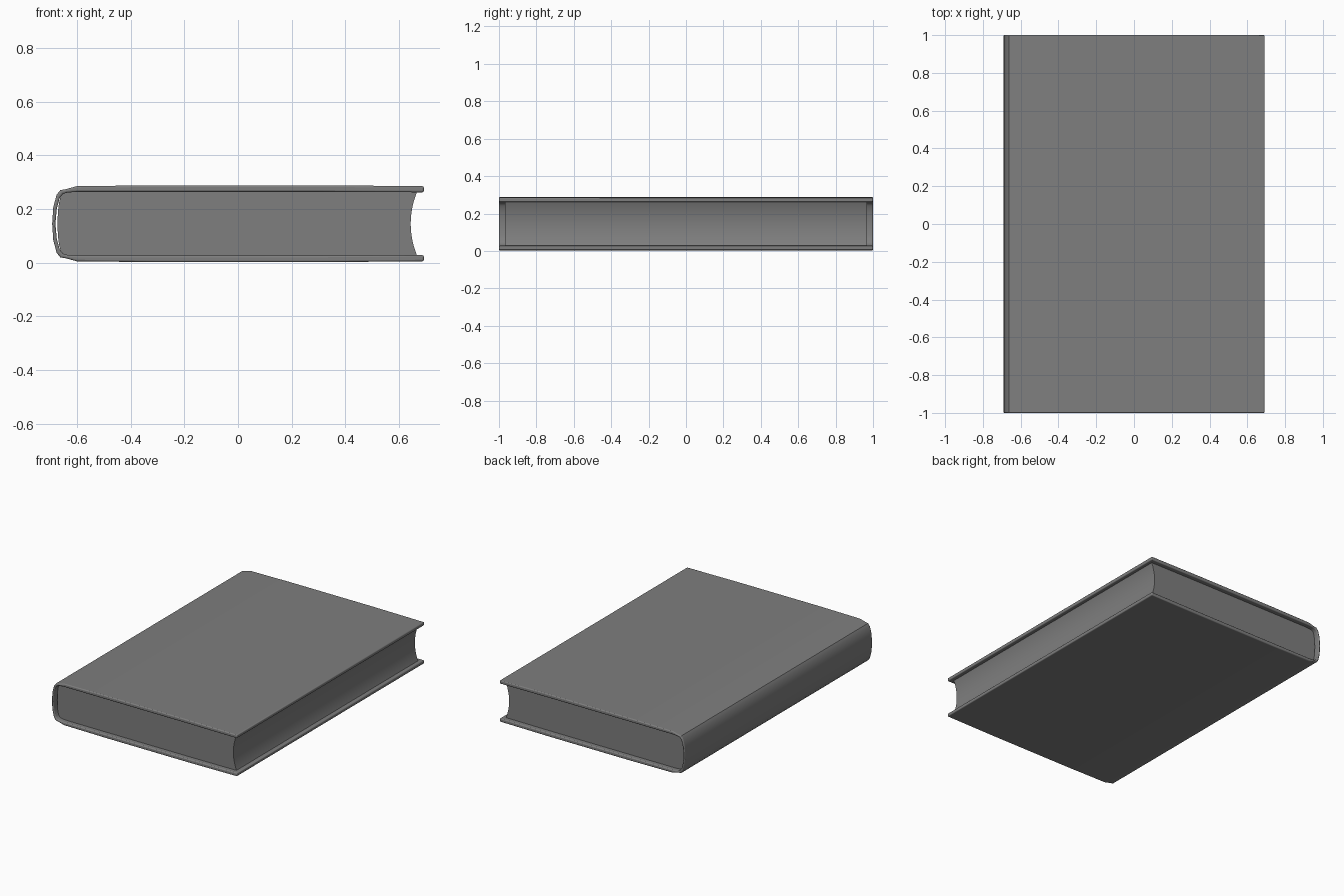
import bpy, bmesh, math

old = bpy.data.objects.get("Cube")
if old:
    bpy.data.objects.remove(old)

grey = bpy.data.materials.new("Book grey")
grey.use_nodes = True
colour = (0.21, 0.21, 0.21, 1)
grey.diffuse_color = colour
grey.node_tree.nodes["Principled BSDF"].inputs["Base Color"].default_value = colour

MID = 0.145


def ribbon(name, outer, inner, half_length, bevel):
    """Extrude the band between two matching profiles along y."""
    bm = bmesh.new()
    rows = [[[bm.verts.new((x, y, z)) for x, z in line]
             for line in (outer, inner)] for y in (-half_length, half_length)]
    (fo, fi), (bo, bi) = rows
    n = len(outer)
    for i in range(n - 1):
        j = i + 1
        for quad in ((fo[i], fo[j], fi[j], fi[i]), (bo[i], bo[j], bi[j], bi[i]),
                     (fo[i], fo[j], bo[j], bo[i]), (fi[i], fi[j], bi[j], bi[i])):
            bm.faces.new(quad)
    for i in (0, n - 1):
        bm.faces.new((fo[i], fi[i], bi[i], bo[i]))
    bmesh.ops.recalc_face_normals(bm, faces=bm.faces)
    mesh = bpy.data.meshes.new(name)
    bm.to_mesh(mesh)
    bm.free()
    obj = bpy.data.objects.new(name, mesh)
    bpy.context.collection.objects.link(obj)
    mesh.materials.append(grey)
    if bevel:
        mod = obj.modifiers.new("Soft edges", 'BEVEL')
        mod.width = bevel
        mod.segments = 3
        mod.limit_method = 'ANGLE'
        mod.angle_limit = math.radians(50)
    bpy.ops.object.select_all(action='DESELECT')
    obj.select_set(True)
    bpy.context.view_layer.objects.active = obj
    bpy.ops.object.shade_smooth_by_angle(angle=math.radians(40))
    return obj


def mirrored(half):
    """Complete an upper half profile, ending on the middle height, downwards."""
    return half + [(x, 2 * MID - z) for x, z in reversed(half[:-1])]


# Cover: two boards joined by a rounded spine with a shallow hinge
cover_outer = mirrored([(0.692, 0.285), (0.3, 0.288), (-0.3, 0.288), (-0.6, 0.285),
                        (-0.64, 0.274), (-0.662, 0.27), (-0.676, 0.252),
                        (-0.688, 0.205), (-0.692, MID)])
cover_inner = mirrored([(0.692, 0.262), (0.3, 0.264), (-0.3, 0.264), (-0.6, 0.264),
                        (-0.635, 0.261), (-0.652, 0.256), (-0.664, 0.241),
                        (-0.675, 0.2), (-0.68, MID)])
ribbon("cover", cover_outer, cover_inner, 1.0, 0.008)

# Page block: rounded at the spine, hollowed along the fore edge
steps = 16
angles = [math.pi * (i / steps - 0.5) for i in range(steps + 1)]
page_height = 0.119
fore_edge = [(0.643 + 0.024 * math.sin(a) ** 2, MID + page_height * math.sin(a))
             for a in angles]
spine_edge = [(-0.635 - 0.037 * math.cos(a) ** 0.6 if abs(math.cos(a)) > 0.01 else -0.635,
               MID + page_height * math.sin(a)) for a in angles]
ribbon("page_block", fore_edge, spine_edge, 0.968, 0)
